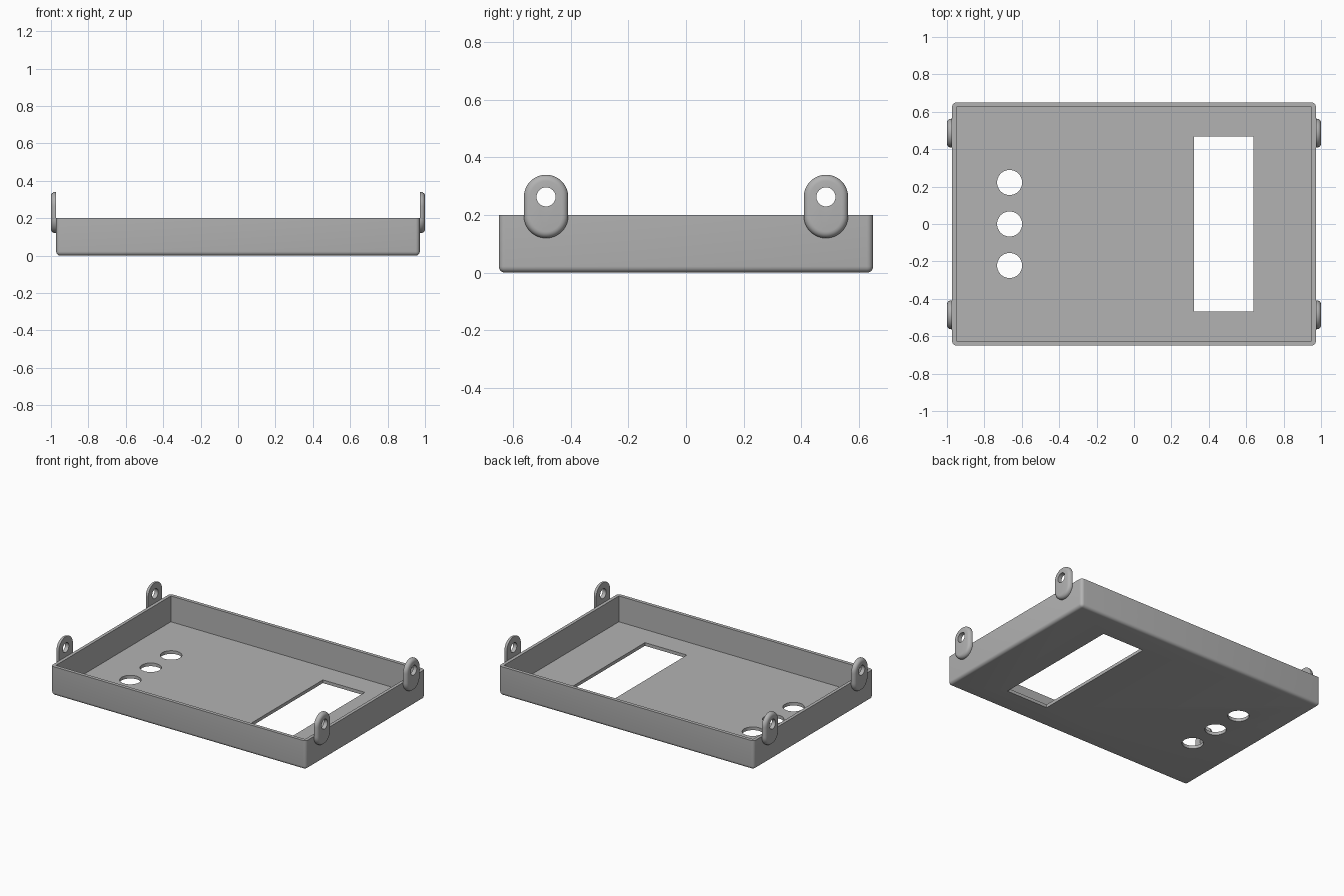
import bpy, bmesh, math
from mathutils import Matrix, Vector

cube = bpy.data.objects.get("Cube")
if cube:
    bpy.data.objects.remove(cube, do_unlink=True)

GREY = (0.45, 0.45, 0.45, 1)
mat = bpy.data.materials.new("light_grey")
mat.use_nodes = True
mat.diffuse_color = GREY
mat.node_tree.nodes["Principled BSDF"].inputs["Base Color"].default_value = GREY


def add_object(name, bm):
    bmesh.ops.recalc_face_normals(bm, faces=bm.faces)
    mesh = bpy.data.meshes.new(name)
    bm.to_mesh(mesh)
    bm.free()
    obj = bpy.data.objects.new(name, mesh)
    mesh.materials.append(mat)
    bpy.context.collection.objects.link(obj)
    return obj


def box(x0, x1, y0, y1, z0, z1):
    bm = bmesh.new()
    bmesh.ops.create_cube(bm, size=1)
    bmesh.ops.scale(bm, vec=(x1 - x0, y1 - y0, z1 - z0), verts=bm.verts)
    bmesh.ops.translate(bm, vec=((x0 + x1) / 2, (y0 + y1) / 2, (z0 + z1) / 2), verts=bm.verts)
    return bm


def cylinder(center, radius, depth, axis="Z"):
    turn = Matrix.Rotation(math.pi / 2, 4, "Y") if axis == "X" else Matrix()
    bm = bmesh.new()
    bmesh.ops.create_cone(bm, cap_ends=True, segments=48, radius1=radius, radius2=radius,
                          depth=depth, matrix=Matrix.Translation(center) @ turn)
    return bm


def activate(obj):
    bpy.ops.object.select_all(action="DESELECT")
    obj.select_set(True)
    bpy.context.view_layer.objects.active = obj


def cut(obj, bm):
    cutter = add_object("cutter", bm)
    cutter.hide_render = True
    mod = obj.modifiers.new("cut", "BOOLEAN")
    mod.operation, mod.solver, mod.object = "DIFFERENCE", "EXACT", cutter
    activate(obj)
    bpy.ops.object.modifier_apply(modifier=mod.name)
    bpy.data.objects.remove(cutter, do_unlink=True)


def smooth(obj):
    activate(obj)
    bpy.ops.object.shade_smooth_by_angle(angle=math.radians(35))


# Tray: rounded at the bottom and upright edges, square at the rim
HX, HY, HEIGHT, FLOOR = 0.972, 0.65, 0.2, 0.022
bm = box(-HX, HX, -HY, HY, 0, HEIGHT)
rounded = [e for e in bm.edges if min(v.co.z for v in e.verts) < 0.01]
bmesh.ops.bevel(bm, geom=rounded, offset=0.022, segments=5, profile=0.5, affect="EDGES")
tray = add_object("tray", bm)

# Cavity, display window and button holes
cut(tray, box(-0.95, 0.95, -0.626, 0.626, FLOOR, 0.4))
cut(tray, box(0.32, 0.64, -0.467, 0.467, -0.1, 0.1))
for y in (-0.222, 0, 0.222):
    cut(tray, cylinder((-0.665, y, 0), 0.067, 0.2))
smooth(tray)


# Mounting ears: pill outline, rounded on the outer face, with a screw hole
def make_ear(name, side, y):
    radius, low, high, steps = 0.077, 0.197, 0.263, 24
    inner, outer = 0.972, 1.0
    bm = bmesh.new()
    verts = []
    for center, start in ((high, 0), (low, math.pi)):
        for i in range(steps + 1):
            a = start + math.pi * i / steps
            verts.append(bm.verts.new((side * inner, y + radius * math.cos(a),
                                       center + radius * math.sin(a))))
    face = bm.faces.new(verts)
    ext = bmesh.ops.extrude_face_region(bm, geom=[face])["geom"]
    moved = [g for g in ext if isinstance(g, bmesh.types.BMVert)]
    bmesh.ops.translate(bm, vec=Vector((side * (outer - inner), 0, 0)), verts=moved)
    rim = [e for e in bm.edges if all(abs(v.co.x) > outer - 0.001 for v in e.verts)]
    bmesh.ops.bevel(bm, geom=rim, offset=0.022, segments=5, profile=0.5, affect="EDGES")
    ear = add_object(name, bm)
    cut(ear, cylinder((side * 0.985, y, high), 0.033, 0.2, "X"))
    smooth(ear)


for side, side_name in ((1, "left"), (-1, "right")):
    for y, end_name in ((-0.486, "front"), (0.486, "back")):
        make_ear(f"{end_name}_{side_name}_ear", side, y)
